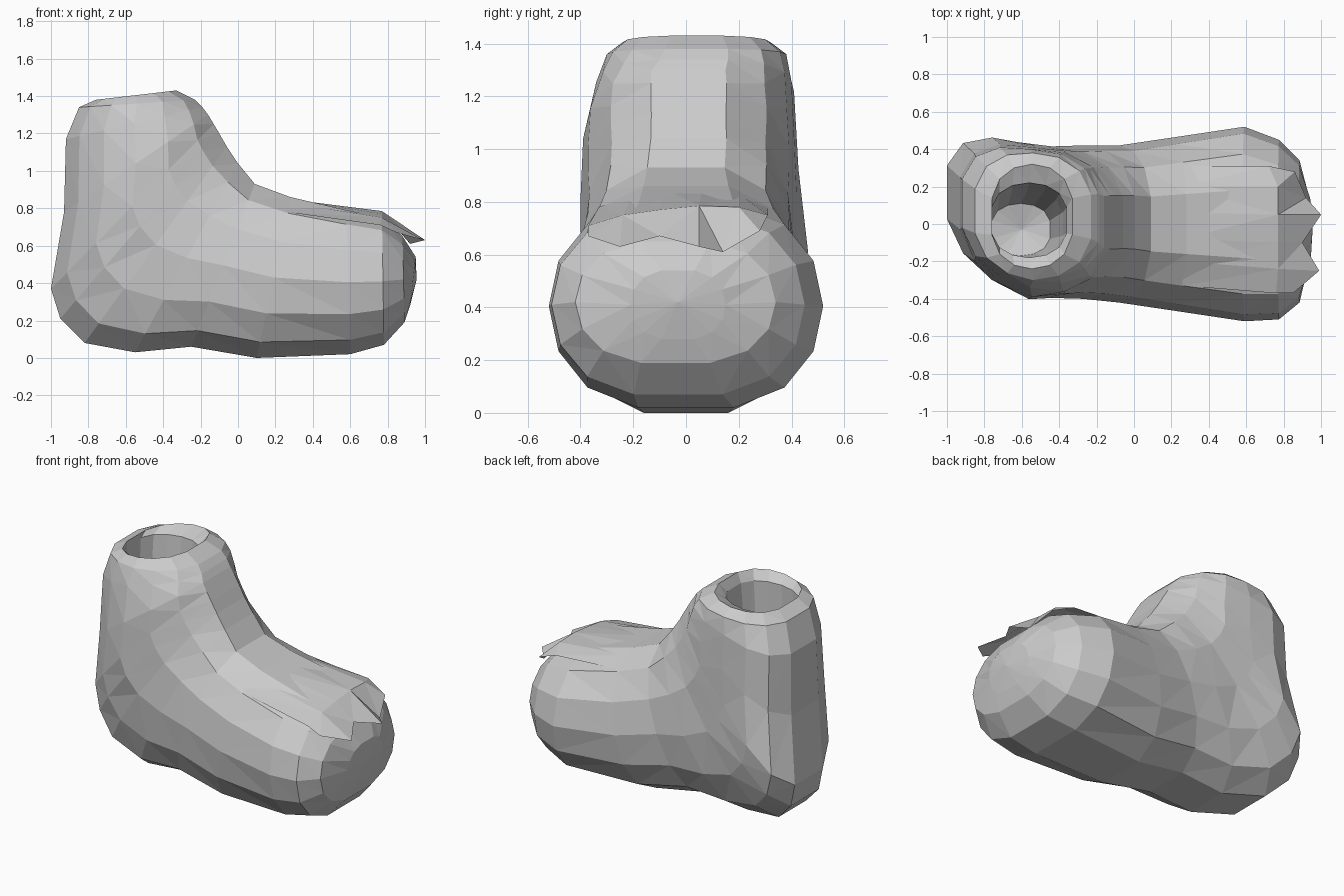
import bpy, bmesh, math

SIDES = 14


def make_object(name, bm):
    bmesh.ops.recalc_face_normals(bm, faces=bm.faces[:])
    bmesh.ops.triangulate(bm, faces=bm.faces[:])
    me = bpy.data.meshes.new(name)
    bm.to_mesh(me)
    bm.free()
    ob = bpy.data.objects.new(name, me)
    bpy.context.collection.objects.link(ob)
    return ob


def add_ring(bm, px, pz, qx, qz, cy, hw, skew=0.0):
    """Slanted oval from sole/heel edge P to instep/shin edge Q; skew shifts the P side in y."""
    ring = []
    top = math.cos(math.pi / SIDES)
    for i in range(SIDES):
        a = 2 * math.pi * (i + 0.5) / SIDES
        c, s = math.cos(a) / top, math.sin(a)
        t = 0.5 - 0.5 * c
        y = cy + hw * math.copysign(abs(s) ** 0.7, s) + skew * max(c, 0)
        ring.append(bm.verts.new((px + (qx - px) * t, y, pz + (qz - pz) * t)))
    return ring


# Boot shell: rings sweep from the toe, round the heel, up the ankle and into the opening
rings = [
    (0.92, 0.28, 0.95, 0.54, -0.03, 0.18),
    (0.89, 0.19, 0.88, 0.65, -0.04, 0.38),
    (0.78, 0.07, 0.77, 0.75, -0.03, 0.48),
    (0.60, 0.02, 0.58, 0.79, 0.00, 0.52),
    (0.10, 0.00, 0.28, 0.86, 0.00, 0.46),
    (-0.25, 0.06, 0.09, 0.93, 0.00, 0.42),
    (-0.55, 0.03, 0.00, 1.04, 0.01, 0.41),
    (-0.82, 0.08, -0.06, 1.13, 0.01, 0.405, 0.07),
    (-0.95, 0.21, -0.10, 1.20, 0.01, 0.41, 0.13),
    (-1.00, 0.37, -0.13, 1.25, 0.01, 0.41, 0.16),
    (-0.93, 0.78, -0.16, 1.30, 0.01, 0.40, 0.10),
    (-0.92, 1.17, -0.19, 1.34, 0.03, 0.37, 0.08),
    (-0.85, 1.34, -0.23, 1.38, 0.04, 0.34, 0.03),
    (-0.76, 1.38, -0.33, 1.43, 0.04, 0.28),
    (-0.76, 1.35, -0.36, 1.37, 0.02, 0.20),
    (-0.76, 0.90, -0.38, 0.95, 0.00, 0.18),
    (-0.76, 0.40, -0.45, 0.40, -0.03, 0.14),
]
bm = bmesh.new()
loops = [add_ring(bm, *r) for r in rings]
for a, b in zip(loops, loops[1:]):
    for i in range(SIDES):
        j = (i + 1) % SIDES
        bm.faces.new((a[i], a[j], b[j], b[i]))
for loop, tip in ((loops[0], (0.955, -0.03, 0.42)), (loops[-1], (-0.6, -0.03, 0.36))):
    v = bm.verts.new(tip)
    for i in range(SIDES):
        bm.faces.new((loop[i], loop[(i + 1) % SIDES], v))
make_object("boot_shell", bm)

# Toe flap: a thin upper panel with a ragged front edge
rows = [
    [(0.26, -0.33, 0.78), (0.26, -0.20, 0.83), (0.26, -0.08, 0.85), (0.26, 0.06, 0.85), (0.26, 0.20, 0.83), (0.26, 0.31, 0.78)],
    [(0.76, -0.37, 0.71), (0.77, -0.24, 0.75), (0.77, -0.10, 0.77), (0.77, 0.05, 0.785), (0.77, 0.20, 0.78), (0.72, 0.31, 0.75)],
    [(0.85, -0.37, 0.67), (0.99, -0.25, 0.63), (0.90, -0.10, 0.67), (1.00, 0.05, 0.63), (0.92, 0.14, 0.61), (0.86, 0.28, 0.69)],
]
bm = bmesh.new()
grid = [[bm.verts.new(p) for p in row] for row in rows]
for a, b in zip(grid, grid[1:]):
    for i in range(len(a) - 1):
        bm.faces.new((a[i], b[i], b[i + 1], a[i + 1]))
make_object("toe_flap", bm)
